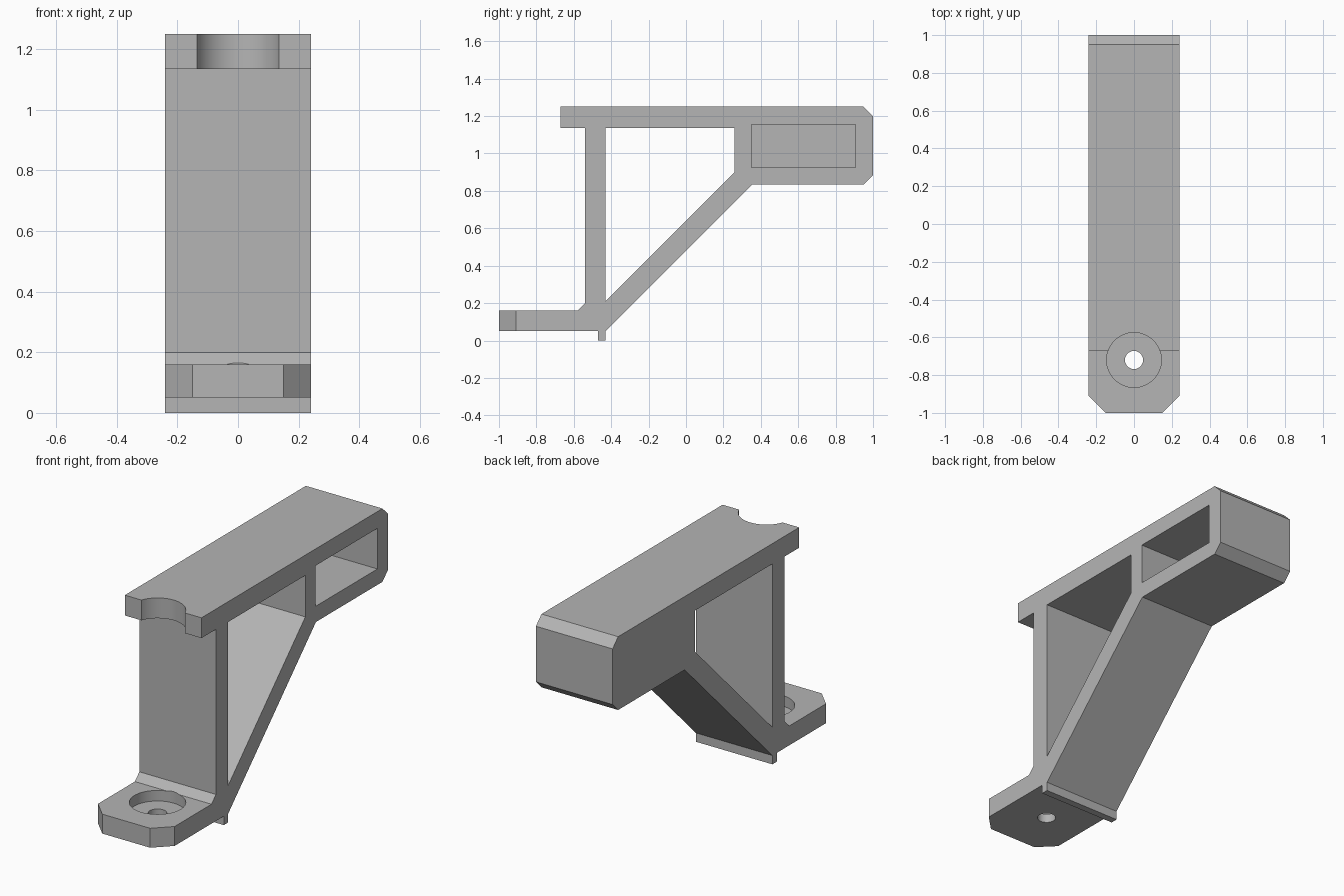
import bpy, bmesh
from math import radians
from mathutils import Vector

old = bpy.data.objects.get("Cube")
if old:
    bpy.data.objects.remove(old, do_unlink=True)

grey = bpy.data.materials.new("plain grey")
grey.use_nodes = True
colour = (0.46, 0.46, 0.46, 1)
grey.diffuse_color = colour
grey.node_tree.nodes["Principled BSDF"].inputs["Base Color"].default_value = colour

HALF = 0.24  # half width of the bracket


def link(name, bm):
    bmesh.ops.recalc_face_normals(bm, faces=bm.faces)
    mesh = bpy.data.meshes.new(name)
    bm.to_mesh(mesh)
    bm.free()
    mesh.materials.append(grey)
    obj = bpy.data.objects.new(name, mesh)
    bpy.context.collection.objects.link(obj)
    return obj


def prism(name, points, start, end):
    """Extrude a polygon by the vector from start to end."""
    bm = bmesh.new()
    face = bm.faces.new([bm.verts.new(Vector(p) + Vector(start)) for p in points])
    new = bmesh.ops.extrude_face_region(bm, geom=[face])["geom"]
    bmesh.ops.translate(bm, vec=Vector(end) - Vector(start),
                        verts=[v for v in new if isinstance(v, bmesh.types.BMVert)])
    return link(name, bm)


def side_prism(name, profile, x0, x1):
    return prism(name, [(0, y, z) for y, z in profile], (x0, 0, 0), (x1, 0, 0))


def cylinder(name, radius, y, z0, z1):
    bm = bmesh.new()
    bmesh.ops.create_cone(bm, cap_ends=True, segments=64, radius1=radius,
                          radius2=radius, depth=z1 - z0)
    bmesh.ops.translate(bm, vec=(0, y, (z0 + z1) / 2), verts=bm.verts)
    return link(name, bm)


def cut(body, cutter):
    cutter.hide_render = True
    mod = body.modifiers.new("cut", "BOOLEAN")
    mod.operation = "DIFFERENCE"
    mod.solver = "EXACT"
    mod.object = cutter
    bpy.context.view_layer.objects.active = body
    bpy.ops.object.modifier_apply(modifier=mod.name)
    bpy.data.objects.remove(cutter, do_unlink=True)


# Side outline: foot, locating lip, diagonal brace, block, top arm, upright
outline = [(-1, .05), (-.47, .05), (-.47, 0), (-.43, 0), (-.43, .05),
           (.355, .835), (.95, .835), (1, .885), (1, 1.2), (.95, 1.25),
           (-.67, 1.25), (-.67, 1.135), (-.54, 1.135), (-.54, .2),
           (-.58, .16), (-1, .16)]
bracket = side_prism("bracket", outline, -HALF, HALF)

# Open window between upright, arm and brace
window = [(-.43, .21), (.26, .9), (.26, 1.135), (-.43, 1.135)]
cut(bracket, side_prism("window_cutter", window, -HALF - .1, HALF + .1))

# Blind pocket in the left side of the block
pocket = [(.35, .925), (.905, .925), (.905, 1.155), (.35, 1.155)]
cut(bracket, side_prism("pocket_cutter", pocket, -.15, HALF + .1))

# Chamfered front corners of the foot
for s in (-1, 1):
    corner = [(s * .145, -1.005, 0), (s * .245, -.905, 0), (s * .3, -1.1, 0)]
    cut(bracket, prism("corner_cutter", corner, (0, 0, -.1), (0, 0, .3)))

# Screw hole, with a tool clearance bore that also notches the arm
cut(bracket, cylinder("bore_cutter", .145, -.72, .1, 1.4))
cut(bracket, cylinder("hole_cutter", .048, -.72, -.1, .2))

bpy.ops.object.select_all(action="DESELECT")
bracket.select_set(True)
bpy.context.view_layer.objects.active = bracket
bpy.ops.object.shade_smooth_by_angle(angle=radians(30))
